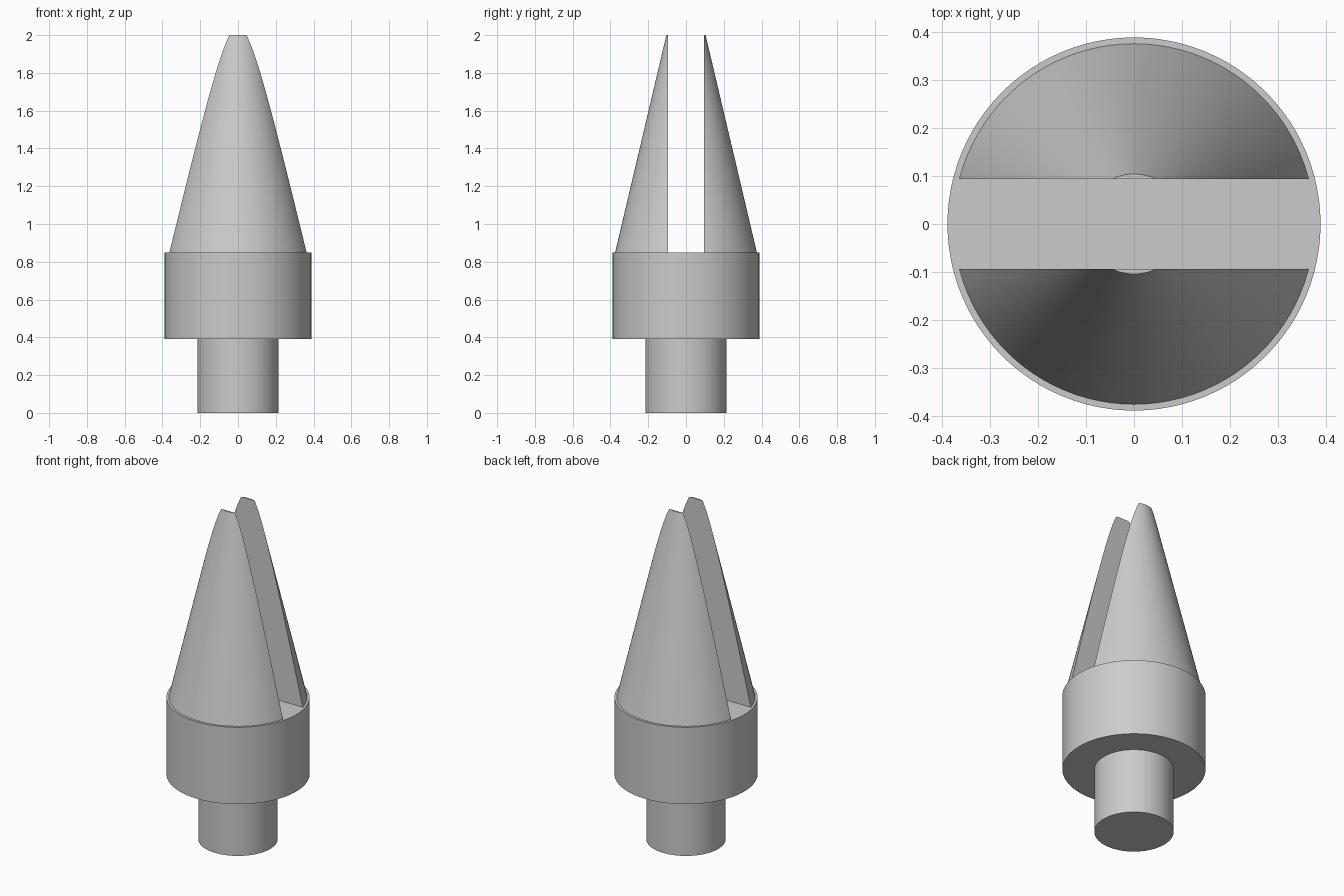
import bpy
import bmesh
import math
from mathutils import Vector

if "Cube" in bpy.data.objects:
    bpy.data.objects.remove(bpy.data.objects["Cube"], do_unlink=True)

SEGMENTS = 96
SLOT_HALF = 0.094

steel = bpy.data.materials.new("plain grey")
steel.use_nodes = True
colour = (0.6, 0.6, 0.6, 1)
steel.diffuse_color = colour
steel.node_tree.nodes["Principled BSDF"].inputs["Base Color"].default_value = colour


def lathe_part(name, bottom, top, r_bottom, r_top, side=0):
    """Round part along z; a non-zero side keeps only that side of the slot."""
    bm = bmesh.new()
    bmesh.ops.create_cone(bm, cap_ends=True, segments=SEGMENTS,
                          radius1=r_bottom, radius2=r_top, depth=top - bottom)
    bmesh.ops.translate(bm, verts=bm.verts, vec=(0, 0, (top + bottom) / 2))
    if side:
        cut = bmesh.ops.bisect_plane(
            bm, geom=bm.verts[:] + bm.edges[:] + bm.faces[:], dist=1e-6,
            plane_co=Vector((0, side * SLOT_HALF, 0)),
            plane_no=Vector((0, side, 0)), clear_inner=True)
        rim = [e for e in bm.edges if e.is_boundary]
        bmesh.ops.contextual_create(bm, geom=rim)
    bmesh.ops.recalc_face_normals(bm, faces=bm.faces)
    mesh = bpy.data.meshes.new(name)
    bm.to_mesh(mesh)
    bm.free()
    mesh.materials.append(steel)
    obj = bpy.data.objects.new(name, mesh)
    bpy.context.collection.objects.link(obj)
    bpy.ops.object.select_all(action='DESELECT')
    obj.select_set(True)
    bpy.context.view_layer.objects.active = obj
    bpy.ops.object.shade_smooth_by_angle(angle=math.radians(30))


# Mounting shank and collar
lathe_part("shank", 0, 0.39, 0.215, 0.215)
lathe_part("collar", 0.39, 0.85, 0.388, 0.388)

# Tapered prongs on either side of the slot
lathe_part("front_prong", 0.85, 2, 0.375, 0.104, -1)
lathe_part("back_prong", 0.85, 2, 0.375, 0.104, 1)
